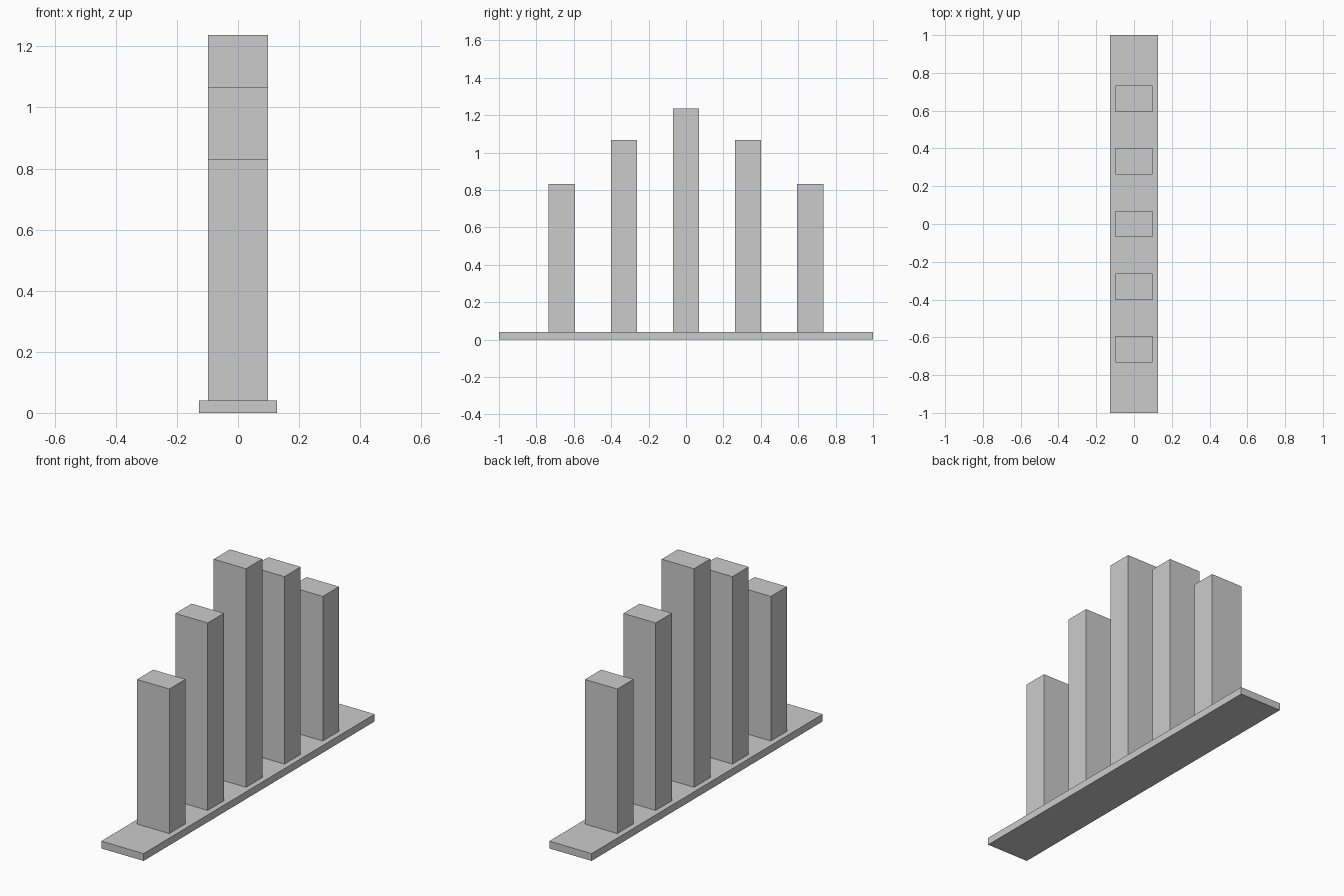
import bpy

if "Cube" in bpy.data.objects:
    bpy.data.objects.remove(bpy.data.objects["Cube"])


def box(name, size, centre_y, bottom):
    """Flat-faced box standing at the given height."""
    bpy.ops.mesh.primitive_cube_add(size=1, location=(0, centre_y, bottom + size[2] / 2))
    obj = bpy.context.object
    obj.name = name
    obj.scale = size
    bpy.ops.object.transform_apply(location=False, rotation=False, scale=True)
    return obj


BASE_TOP = 0.04
SPACING = 0.332
TOPS = [0.832, 1.067, 1.237, 1.067, 0.832]

# Long base plate
box("base_plate", (0.256, 2.0, BASE_TOP), 0, 0)

# Row of five columns, tallest in the middle
for i, top in enumerate(TOPS):
    box(f"column_{i + 1}", (0.196, 0.14, top - BASE_TOP), (i - 2) * SPACING, BASE_TOP)
